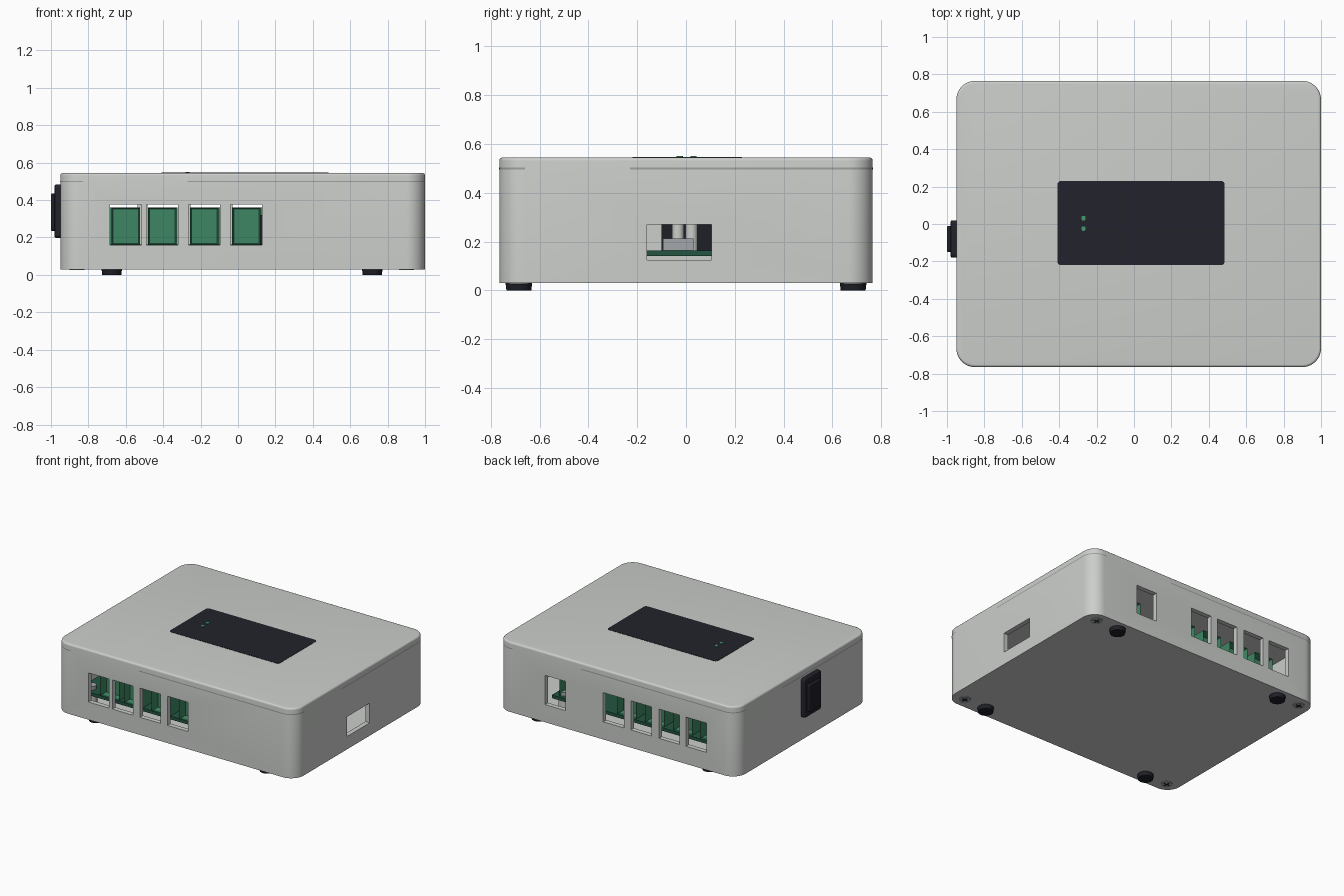
import bpy, bmesh, math
from mathutils import Matrix, Vector

if "Cube" in bpy.data.objects:
    bpy.data.objects.remove(bpy.data.objects["Cube"])


def material(name, rgb):
    m = bpy.data.materials.new(name)
    m.diffuse_color = (*rgb, 1)
    m.use_nodes = True
    m.node_tree.nodes["Principled BSDF"].inputs["Base Color"].default_value = m.diffuse_color
    return m


GREY = material("light grey plastic", (0.60, 0.62, 0.60))
NAVY = material("dark navy", (0.016, 0.016, 0.025))
BLACK = material("black rubber", (0.013, 0.014, 0.02))
GREEN = material("terminal green", (0.047, 0.24, 0.125))
BOARD = material("board green", (0.016, 0.09, 0.052))
METAL = material("metal", (0.36, 0.39, 0.41))
SEAM = material("seam grey", (0.35, 0.36, 0.35))
LED = material("indicator green", (0.06, 0.32, 0.15))


def finish(bm, name, mat, smooth=True):
    bmesh.ops.recalc_face_normals(bm, faces=bm.faces)
    me = bpy.data.meshes.new(name)
    bm.to_mesh(me)
    bm.free()
    ob = bpy.data.objects.new(name, me)
    bpy.context.collection.objects.link(ob)
    me.materials.append(mat)
    if smooth:
        shade(ob)
    return ob


def shade(ob):
    bpy.ops.object.select_all(action='DESELECT')
    ob.select_set(True)
    bpy.context.view_layer.objects.active = ob
    bpy.ops.object.shade_smooth_by_angle(angle=math.radians(30))


def outline(x0, x1, y0, y1, r, n=10):
    pts = []
    for cx, cy, a0 in ((x1 - r, y0 + r, -90), (x1 - r, y1 - r, 0),
                       (x0 + r, y1 - r, 90), (x0 + r, y0 + r, 180)):
        for i in range(n + 1):
            a = math.radians(a0 + 90 * i / n)
            pts.append((cx + r * math.cos(a), cy + r * math.sin(a)))
    return pts


def slab(name, mat, x0, x1, y0, y1, z0, z1, r, fillet=0.0, matrix=None):
    """Rounded rectangle extruded in z, with an optional rounded top rim."""
    layers = [(0, z0)]
    if fillet:
        layers += [(fillet * (1 - math.cos(a)), z1 - fillet + fillet * math.sin(a))
                   for a in (math.pi / 2 * i / 5 for i in range(6))]
    else:
        layers.append((0, z1))
    bm = bmesh.new()
    rings = [[bm.verts.new((x, y, z)) for x, y in
              outline(x0 + d, x1 - d, y0 + d, y1 - d, r - d)] for d, z in layers]
    n = len(rings[0])
    for a, b in zip(rings, rings[1:]):
        for i in range(n):
            j = (i + 1) % n
            bm.faces.new((a[i], a[j], b[j], b[i]))
    bm.faces.new(rings[0][::-1])
    bm.faces.new(rings[-1])
    if matrix:
        bm.transform(matrix)
    return finish(bm, name, mat)


def box(name, mat, x0, x1, y0, y1, z0, z1):
    bm = bmesh.new()
    bmesh.ops.create_cube(bm, size=1)
    for v in bm.verts:
        v.co = Vector((x0 if v.co.x < 0 else x1, y0 if v.co.y < 0 else y1,
                       z0 if v.co.z < 0 else z1))
    return finish(bm, name, mat, False)


def cylinder(name, mat, x, y, z0, z1, r, r2=None, n=32):
    bm = bmesh.new()
    bmesh.ops.create_cone(bm, cap_ends=True, segments=n, radius1=r, radius2=r2 or r,
                          depth=z1 - z0,
                          matrix=Matrix.Translation((x, y, (z0 + z1) / 2)))
    return finish(bm, name, mat)


# Hollow case with connector windows
X0, X1, Y, Z0, Z1, W = -0.95, 1.0, 0.765, 0.03, 0.545, 0.035
case = slab("case", GREY, X0, X1, -Y, Y, Z0, Z1, 0.1, 0.014)
front_x = [-0.60, -0.405, -0.18, 0.045]
back_x = [-0.62, -0.40, -0.17, 0.055, 0.53]
cutters = [slab("cavity", GREY, X0 + W, X1 - W, -Y + W, Y - W, Z0 + W, Z1 - W, 0.07)]
for xs, s in ((front_x, -1), (back_x, 1)):
    for x in xs:
        cutters.append(box("window_cutter", GREY, x - 0.084, x + 0.084,
                           s * Y - 0.08, s * Y + 0.08, 0.16, 0.375))
cutters.append(box("port_cutter", GREY, 0.92, 1.08, -0.16, 0.105, 0.125, 0.27))
bpy.context.view_layer.objects.active = case
for c in cutters:
    mod = case.modifiers.new("cut", 'BOOLEAN')
    mod.operation, mod.solver, mod.object = 'DIFFERENCE', 'EXACT', c
    bpy.ops.object.modifier_apply(modifier=mod.name)
    bpy.data.objects.remove(c)
shade(case)


# Lid seam: one run, repeated by a half turn about the case centre
def seam(turn):
    arc = lambda a0: [(0.9 + 0.1008 * math.cos(math.radians(a0 + 9 * i)),
                       (0.665 if a0 == 0 else -0.665) + 0.1008 * math.sin(math.radians(a0 + 9 * i)))
                      for i in range(11)]
    e = 0.0008
    runs = [[(-0.27, -Y - e)] + arc(-90) + [(X1 + e, -0.68 + 0.02)],
            [(X1 + e, -0.23)] + arc(0) + [(0.88, Y + e)]]
    bm = bmesh.new()
    for run in runs:
        if turn:
            run = [(0.05 - x, -y) for x, y in run]
        lo = [bm.verts.new((x, y, 0.496)) for x, y in run]
        hi = [bm.verts.new((x, y, 0.503)) for x, y in run]
        for i in range(len(run) - 1):
            bm.faces.new((lo[i], lo[i + 1], hi[i + 1], hi[i]))
    finish(bm, "lid_seam", SEAM)


seam(False)
seam(True)

# Top panel and indicator lights
slab("top_panel", NAVY, -0.41, 0.485, -0.22, 0.23, Z1 - 0.004, Z1 + 0.002, 0.02)
for y in (-0.025, 0.031):
    slab("indicator_light", LED, -0.281, -0.259, y - 0.013, y + 0.013, Z1, Z1 + 0.006, 0.0105)

# Feet and countersunk corner screws
for y in (-0.685, 0.685):
    for x in (-0.675, 0.718):
        cylinder("foot", BLACK, x, y, 0, Z0 + 0.002, 0.051, 0.055)
    for x in (-0.86, 0.90):
        cylinder("case_screw", METAL, x, y, Z0 - 0.004, Z0 + 0.002, 0.04)
        for a, b in ((0.024, 0.006), (0.006, 0.024)):
            box("screw_slot", BLACK, x - a, x + a, y - b, y + b, Z0 - 0.005, Z0)

# Rocker switch on the left side (local z points to -x)
side = Matrix.Translation((X0, -0.08, 0.34)) @ Matrix.Rotation(-math.pi / 2, 4, 'Y')
slab("switch_frame", NAVY, -0.143, 0.143, -0.1, 0.1, -0.002, 0.03, 0.02, 0.008, side)
slab("switch_rocker", BLACK, -0.105, 0.095, -0.07, 0.07, 0.02, 0.05, 0.012, 0.006, side)

# Circuit board on pillars
box("circuit_board", BOARD, -0.86, 0.66, -0.64, 0.62, 0.14, 0.163)
for x in (-0.79, 0.60):
    for y in (-0.58, 0.56):
        cylinder("board_pillar", GREY, x, y, 0.06, 0.14, 0.04, n=20)
        cylinder("board_screw", METAL, x, y, 0.163, 0.19, 0.035, n=20)


# Terminal blocks: boxes with a recessed outer face
def terminal(x, y, s):
    ob = box("terminal_block", GREEN, x - 0.076, x + 0.076,
             min(y, y - s * 0.16), max(y, y - s * 0.16), 0.16, 0.36)
    bm = bmesh.new()
    bm.from_mesh(ob.data)
    face = [f for f in bm.faces if f.normal.y * s > 0.9]
    bmesh.ops.inset_region(bm, faces=face, thickness=0.012)
    bmesh.ops.translate(bm, verts=face[0].verts[:], vec=(0, -s * 0.06, 0))
    bm.to_mesh(ob.data)
    bm.free()


for x in front_x:
    terminal(x, -0.64, -1)
for x in back_x:
    terminal(x, 0.61, 1)

# Port, capacitors and module on the board
box("port", METAL, 0.54, 0.67, -0.095, 0.03, 0.163, 0.212)
for y in (-0.033, 0.023):
    cylinder("capacitor", GREY, 0.46, y, 0.163, 0.30, 0.025, n=24)
box("power_module", BLACK, 0.1, 0.36, -0.10, 0.14, 0.163, 0.32)
